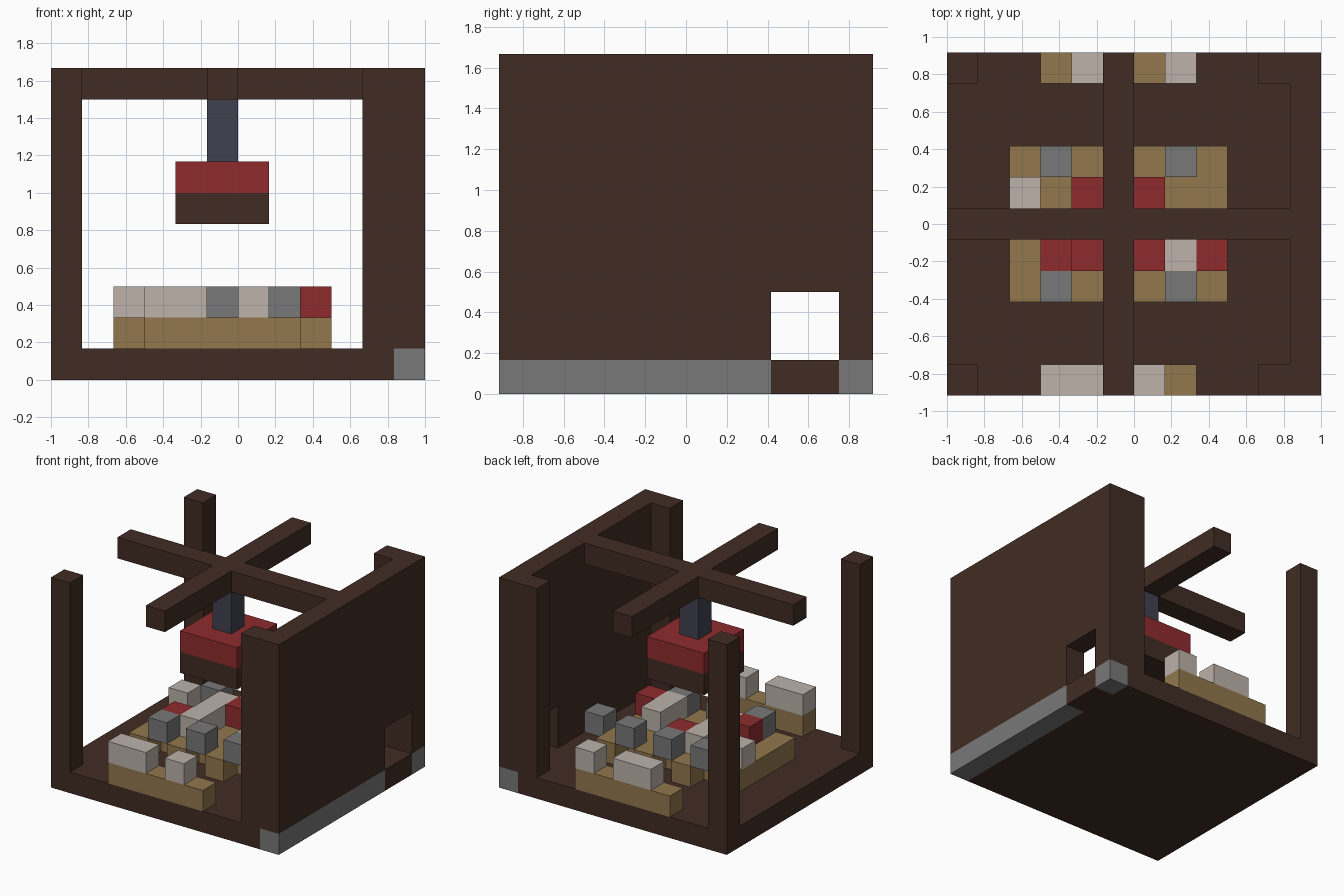
import bpy
import bmesh
from mathutils import Vector

U = 1 / 6                      # one block of the grid
ORIGIN = Vector((-6, -5.5, 0))  # grid corner, in blocks

cube = bpy.data.objects.get("Cube")
if cube:
    bpy.data.objects.remove(cube, do_unlink=True)


def material(name, rgb):
    """Flat material from 0-255 display values."""
    lin = [((c / 255 + 0.055) / 1.055) ** 2.4 for c in rgb] + [1]
    mat = bpy.data.materials.new(name)
    mat.use_nodes = True
    mat.diffuse_color = lin
    mat.node_tree.nodes["Principled BSDF"].inputs["Base Color"].default_value = lin
    return mat


BROWN = material("dark brown", (65, 44, 35))
GOLD = material("tan", (146, 119, 77))
RED = material("red", (143, 43, 45))
WHITE = material("off white", (188, 178, 170))
GREY = material("grey", (120, 120, 120))
STEEL = material("blue grey", (65, 65, 80))


def finish(bm, name, mat):
    bmesh.ops.recalc_face_normals(bm, faces=bm.faces)
    mesh = bpy.data.meshes.new(name)
    bm.to_mesh(mesh)
    bm.free()
    mesh.materials.append(mat)
    obj = bpy.data.objects.new(name, mesh)
    bpy.context.collection.objects.link(obj)
    return obj


def box(name, mat, lo, size=(1, 1, 1)):
    """Box from its low grid corner and its size in blocks."""
    bm = bmesh.new()
    bmesh.ops.create_cube(bm, size=1)
    for v in bm.verts:
        v.co = U * (ORIGIN + Vector([l + (c + 0.5) * s for l, c, s in zip(lo, v.co, size)]))
    return finish(bm, name, mat)


def prism(name, mat, outline, to_point, depth):
    """Extrude a flat outline along a direction."""
    bm = bmesh.new()
    face = bm.faces.new([bm.verts.new(U * (ORIGIN + Vector(to_point(a, b)))) for a, b in outline])
    new = bmesh.ops.extrude_face_region(bm, geom=[face])["geom"]
    moved = [v for v in new if isinstance(v, bmesh.types.BMVert)]
    bmesh.ops.translate(bm, vec=U * Vector(depth), verts=moved)
    return finish(bm, name, mat)


# Floor with a grey sill along the wall, broken at the hatch
box("floor", BROWN, (0, 0, 0), (11, 11, 1))
box("sill_front", GREY, (11, 0, 0), (1, 8, 1))
box("sill_hatch", BROWN, (11, 8, 0), (1, 2, 1))
box("sill_back", GREY, (11, 10, 0))

# Side wall with the hatch opening
prism("side_wall", BROWN,
      [(0, 1), (8, 1), (8, 3), (10, 3), (10, 1), (11, 1), (11, 10), (0, 10)],
      lambda y, z: (11, y, z), (1, 0, 0))

# Corner posts
for side, x in (("open", 0), ("wall", 10)):
    for end, y in (("front", 0), ("back", 10)):
        box(f"post_{side}_{end}", BROWN, (x, y, 1), (1, 1, 9))

# Crossed top beams
box("beam_long", BROWN, (5, 0, 9), (1, 11, 1))
box("beam_open_side", BROWN, (0, 5, 9), (5, 1, 1))
box("beam_wall_side", BROWN, (6, 5, 9), (5, 1, 1))

# Hanging grabber
box("grabber_shaft", STEEL, (5, 5, 7), (1, 1, 2))
box("grabber_head", RED, (4, 4, 6), (3, 3, 1))
box("grabber_jaw", BROWN, (4, 4, 5), (3, 3, 1))

# Central heap with notched front and back edges
outline = [(2, 3)]
for x in (3, 5, 7):
    outline += [(x, 3), (x, 4), (x + 1, 4), (x + 1, 3)]
outline += [(9, 3)]
outline += [(x, 11 - y) for x, y in reversed(outline)]
prism("heap_base", GOLD, outline, lambda x, y: (x, y, 1), (0, 0, 1))

# Rows along the front and back edges
for end, y in (("front", 0), ("back", 10)):
    box(f"row_{end}", GOLD, (3, y, 1), (5, 1, 1))

# Prizes on top of the heap and rows
for x in (3, 5, 7):
    for y in (3, 7):
        box("grey_prize", GREY, (x, y, 2))
for x, y in ((3, 4), (8, 4), (5, 6)):
    box("red_prize", RED, (x, y, 2))
for x, y, w, d in ((3, 0, 2, 1), (6, 0, 1, 1), (2, 6, 1, 1), (4, 4, 1, 3),
                   (7, 4, 1, 2), (4, 10, 2, 1), (7, 10, 1, 1)):
    box("white_prize", WHITE, (x, y, 2), (w, d, 1))

# Loose block beside the wall
box("loose_block", GREY, (10, 5, 1))
